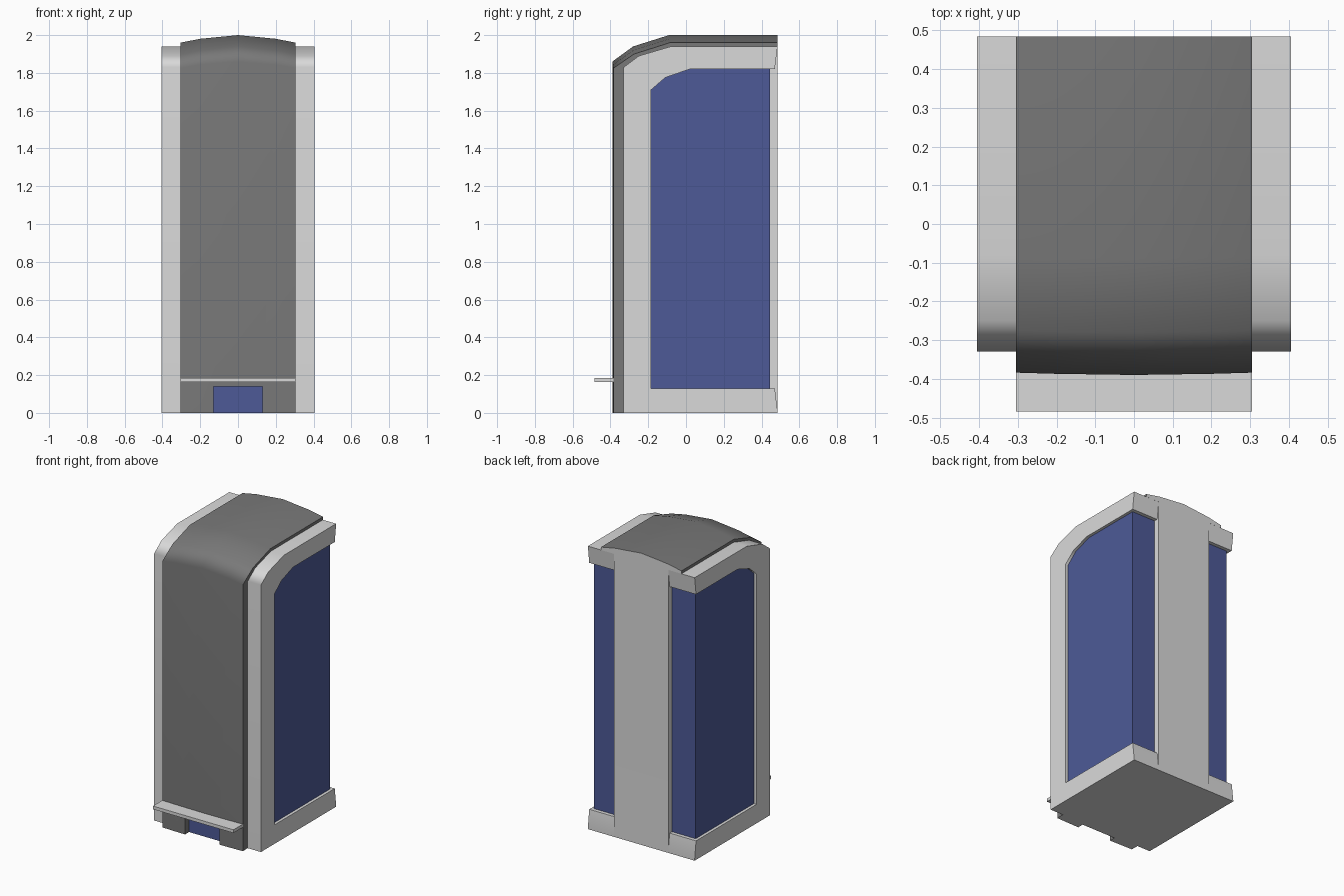
import bpy, bmesh, math

if "Cube" in bpy.data.objects:
    bpy.data.objects.remove(bpy.data.objects["Cube"])


def material(name, rgb):
    m = bpy.data.materials.new(name)
    m.diffuse_color = (*rgb, 1)
    m.use_nodes = True
    m.node_tree.nodes["Principled BSDF"].inputs["Base Color"].default_value = m.diffuse_color
    return m


LIGHT = material("light_grey", (0.70, 0.70, 0.70))
DARK = material("dark_grey", (0.19, 0.19, 0.19))
BLUE = material("blue", (0.075, 0.102, 0.31))


def loft(name, loops, mats):
    """Skin a row of closed loops and cap both ends."""
    bm = bmesh.new()
    rings = [[bm.verts.new(p) for p in loop] for loop in loops]
    n = len(rings[0])
    for a, b in zip(rings, rings[1:]):
        for i in range(n):
            j = (i + 1) % n
            bm.faces.new((a[i], a[j], b[j], b[i]))
    bm.faces.new(rings[0])
    bm.faces.new(rings[-1])
    bmesh.ops.recalc_face_normals(bm, faces=bm.faces)
    me = bpy.data.meshes.new(name)
    bm.to_mesh(me)
    bm.free()
    ob = bpy.data.objects.new(name, me)
    bpy.context.collection.objects.link(ob)
    for m in mats:
        me.materials.append(m)
    return ob


def extrude(name, profile, x0, x1, mats=()):
    """Extrude a (y, z) profile along x."""
    return loft(name, [[(x, y, z) for y, z in profile] for x in (x0, x1)], mats)


def activate(ob):
    bpy.ops.object.select_all(action='DESELECT')
    ob.select_set(True)
    bpy.context.view_layer.objects.active = ob


def cut(ob, profile, x0, x1):
    cutter = extrude("cutter", profile, x0, x1)
    cutter.hide_render = True
    mod = ob.modifiers.new("cut", 'BOOLEAN')
    mod.operation = 'DIFFERENCE'
    mod.solver = 'EXACT'
    mod.object = cutter
    activate(ob)
    bpy.ops.object.modifier_apply(modifier=mod.name)
    bpy.data.objects.remove(cutter, do_unlink=True)


def smooth(ob):
    activate(ob)
    bpy.ops.object.shade_smooth_by_angle(angle=math.radians(60))
    mod = ob.modifiers.new("weighted_normals", 'WEIGHTED_NORMAL')
    mod.keep_sharp = True


# Body with openings that wrap from the sides round to the back
front_arc = [(-0.33, 0), (-0.33, 1.83), (-0.25, 1.89), (-0.08, 1.94), (0.485, 1.94)]
body = extrude("body", front_arc + [(0.485, 0)], -0.405, 0.405, [LIGHT, BLUE])
side_opening = [(-0.185, 0.13), (-0.185, 1.71), (-0.11, 1.775), (0.02, 1.82),
                (0.6, 1.82), (0.6, 0.13)]
back_opening = [(0.445, 0.13), (0.47, 0.13), (0.487, -0.01), (0.6, -0.01),
                (0.6, 1.96), (0.487, 1.96), (0.47, 1.82), (0.445, 1.82)]
for s in (-1, 1):
    cut(body, side_opening, s * 0.385, s * 0.5)
    cut(body, back_opening, s * 0.205, s * 0.5)

# Blue recessed panels
for f in body.data.polygons:
    c, n = f.center, f.normal
    side = abs(n.x) > 0.9 and abs(abs(c.x) - 0.385) < 0.003
    back = n.y > 0.9 and abs(c.y - 0.445) < 0.003
    f.material_index = 1 if side or back else 0
smooth(body)

# Domed dark cover running up the front and over the roof
centre = [(-0.39, 0), (-0.39, 1.86), (-0.28, 1.94), (-0.09, 2.0), (0.485, 2.0)]
edge = [(-0.384, 0), (-0.384, 1.825), (-0.275, 1.90), (-0.085, 1.96), (0.485, 1.96)]
loops = []
for x in (-0.305, -0.2, 0, 0.2, 0.305):
    t = min(1, abs(x / 0.305) ** 1.7)
    outer = [(x, a[0] + (b[0] - a[0]) * t, a[1] + (b[1] - a[1]) * t)
             for a, b in zip(centre, edge)]
    loops.append(outer + [(x, y, z) for y, z in reversed(front_arc)])
cover = loft("cover", loops, [DARK, LIGHT, BLUE])

# Foot recess with a blue back, light underside and light rear cap
cut(cover, [(-0.345, -0.1), (-0.345, 0.14), (-0.6, 0.14), (-0.6, -0.1)], -0.13, 0.13)
for f in cover.data.polygons:
    c, n = f.center, f.normal
    if n.y < -0.9 and abs(c.y + 0.345) < 0.003:
        f.material_index = 2
    elif n.y > 0.9 or (n.z < -0.9 and c.z < 0.01):
        f.material_index = 1
    else:
        f.material_index = 0
smooth(cover)

# Step ledge on the front
extrude("front_ledge", [(-0.485, 0.163), (-0.485, 0.185), (-0.335, 0.185), (-0.335, 0.163)],
        -0.305, 0.305, [LIGHT])
